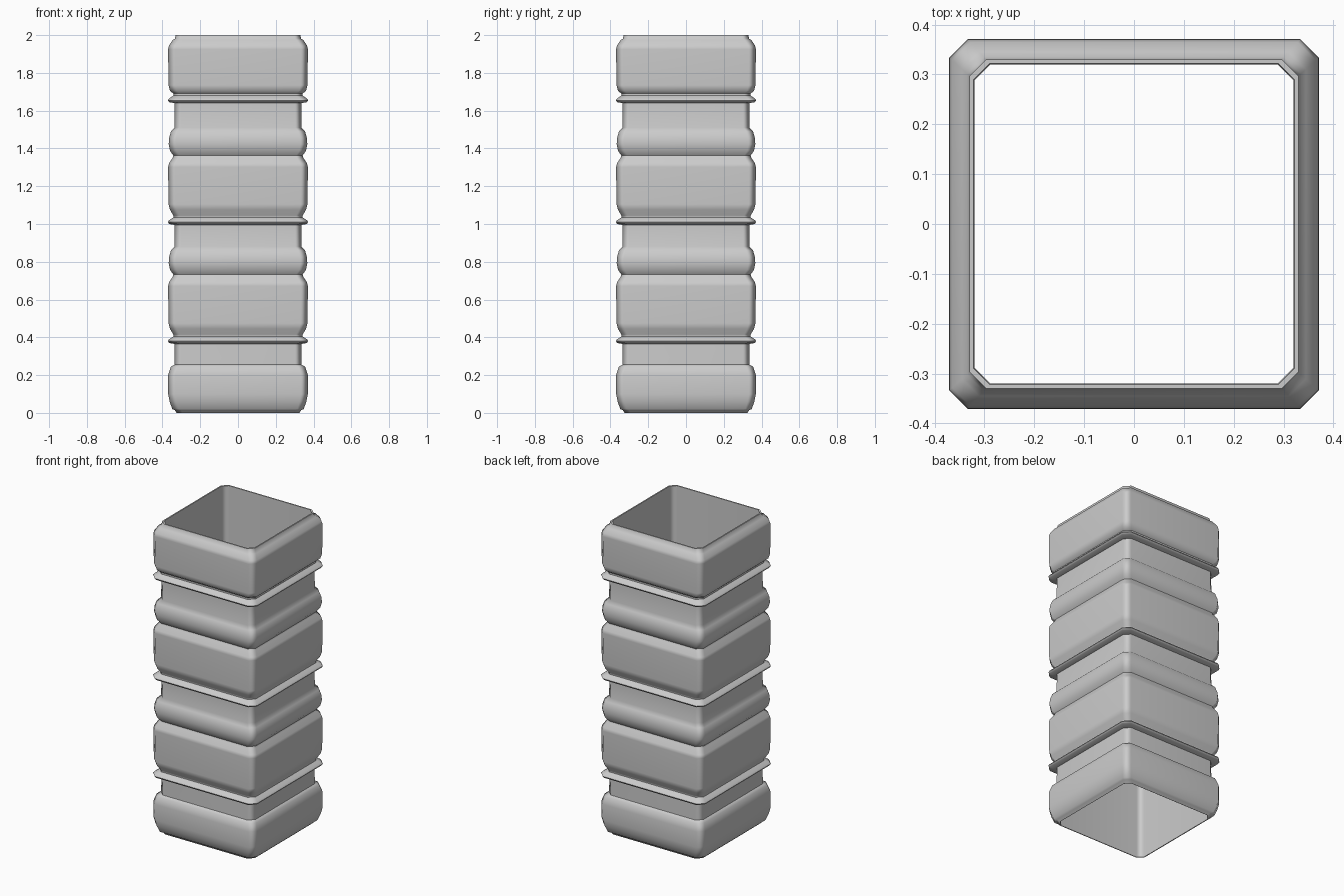
import bpy, bmesh, math

cube = bpy.data.objects.get("Cube")
if cube:
    bpy.data.objects.remove(cube, do_unlink=True)

grey = bpy.data.materials.new("plain_grey")
grey.use_nodes = True
grey.diffuse_color = (0.6, 0.6, 0.6, 1)
grey.node_tree.nodes["Principled BSDF"].inputs["Base Color"].default_value = (0.6, 0.6, 0.6, 1)


def ring(bm, half, z, cut):
    """Square ring of verts with chamfered corners."""
    pts, s = [], half - cut
    for k in range(4):
        c, n = round(math.cos(k * math.pi / 2)), round(math.sin(k * math.pi / 2))
        for x, y in ((half, -s), (half, s)):
            pts.append(bm.verts.new((x * c - y * n, x * n + y * c, z)))
    return pts


def square_tube(name, profile, cut):
    """Closed wall swept from a (half width, height) loop."""
    bm = bmesh.new()
    rings = [ring(bm, h, z, cut * h / 0.37) for h, z in profile]
    for a, b in zip(rings, rings[1:] + rings[:1]):
        for i in range(8):
            j = (i + 1) % 8
            bm.faces.new((a[i], a[j], b[j], b[i]))
    bmesh.ops.recalc_face_normals(bm, faces=bm.faces)
    mesh = bpy.data.meshes.new(name)
    bm.to_mesh(mesh)
    bm.free()
    mesh.materials.append(grey)
    obj = bpy.data.objects.new(name, mesh)
    bpy.context.collection.objects.link(obj)
    bpy.ops.object.select_all(action="DESELECT")
    obj.select_set(True)
    bpy.context.view_layer.objects.active = obj
    bpy.ops.object.shade_smooth_by_angle(angle=math.radians(50))
    obj.modifiers.new("flat_sides", "WEIGHTED_NORMAL").keep_sharp = True
    return obj


# Shapes that repeat up the outside wall
def rib(z):
    return [(0.335, z - 0.015), (0.365, z - 0.01), (0.371, z), (0.365, z + 0.01),
            (0.342, z + 0.025), (0.342, z + 0.035)]


def band(low, high):
    return [(0.36, low), (0.368, low + 0.03), (0.37, high - 0.05),
            (0.365, high - 0.03), (0.345, high)]


def bulge(low, high):
    return [(0.342, low), (0.36, low + 0.025), (0.367, low + 0.06), (0.365, high - 0.055),
            (0.355, high - 0.02), (0.336, high)]


# Rounded foot
outer = [(0.325, 0.0), (0.335, 0.015), (0.348, 0.02), (0.362, 0.06), (0.37, 0.1),
         (0.37, 0.2), (0.355, 0.245), (0.336, 0.255)]
# Two matching storeys, each a rib, a tall band and a bulge
for base in (0.38, 1.01):
    outer += rib(base) + band(base + 0.065, base + 0.342) + bulge(base + 0.352, base + 0.5)
# Top storey and rim
outer += rib(1.655) + band(1.705, 1.975) + [(0.335, 1.98), (0.33, 2.0)]
# Straight inner wall closes the loop
inner = [(0.322, 2.0), (0.32, 0.0)]

square_tube("ribbed_square_tube", outer + inner, 0.037)
